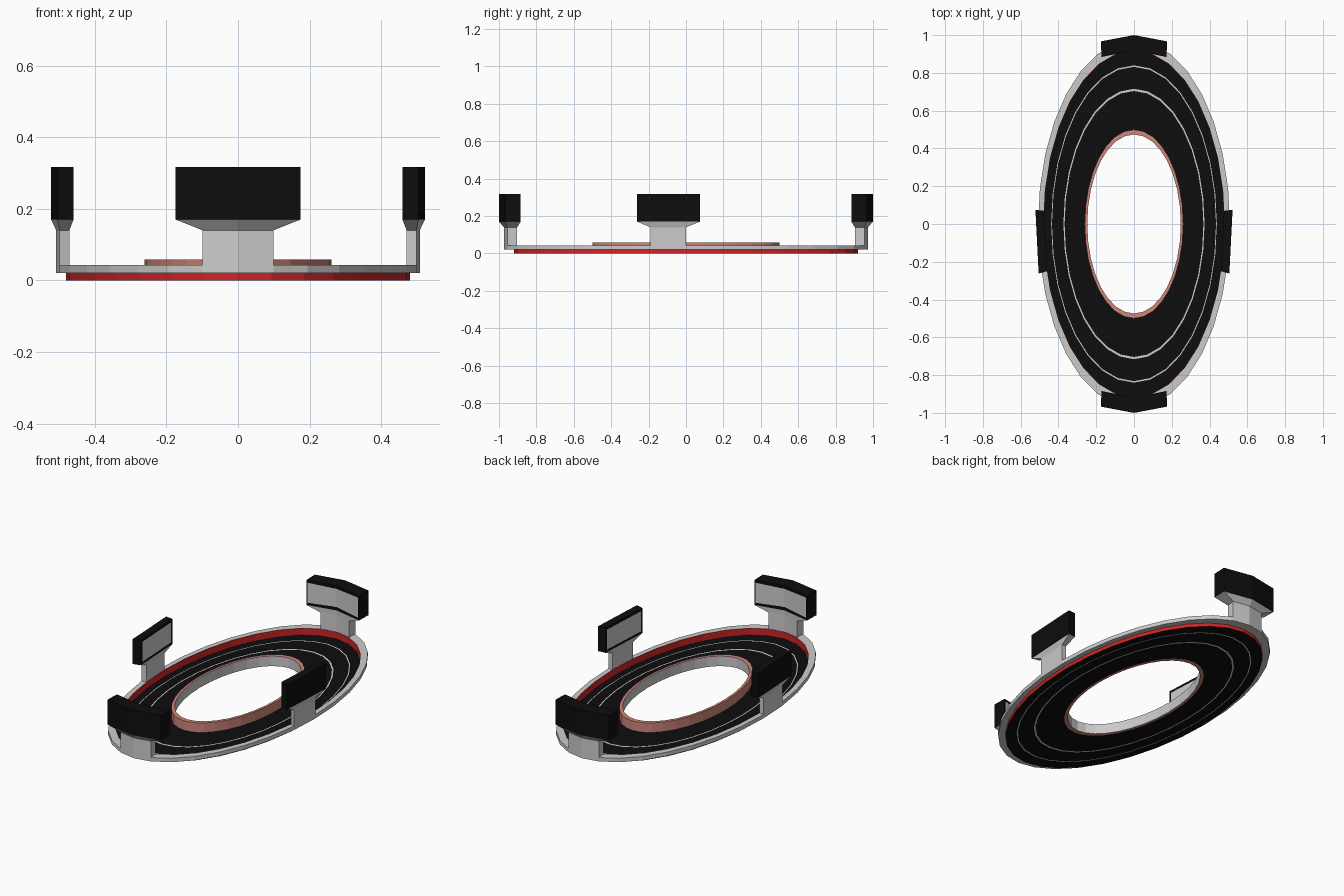
import bpy, bmesh
from math import sin, cos, pi

if "Cube" in bpy.data.objects:
    bpy.data.objects.remove(bpy.data.objects["Cube"])

SEG = 32
SQUASH = 0.522   # everything is round, then narrowed along x


def material(name, rgb):
    m = bpy.data.materials.new(name)
    m.diffuse_color = (*rgb, 1)
    m.use_nodes = True
    m.node_tree.nodes["Principled BSDF"].inputs["Base Color"].default_value = m.diffuse_color
    return m


BLACK = material("black", (0.004, 0.004, 0.004))
RED = material("red", (0.62, 0.018, 0.02))
PINK = material("pink", (0.62, 0.24, 0.19))
GREY = material("grey", (0.8, 0.8, 0.8))


def finish(name, bm, mats):
    bmesh.ops.recalc_face_normals(bm, faces=bm.faces)
    for v in bm.verts:
        v.co.x *= SQUASH
    me = bpy.data.meshes.new(name)
    bm.to_mesh(me)
    bm.free()
    for m in mats:
        me.materials.append(m)
    ob = bpy.data.objects.new(name, me)
    bpy.context.collection.objects.link(ob)
    return ob


def ring(name, r0, r1, z0, z1, mat, inner=None):
    """Rectangular-section ring, optionally with another colour on its inner wall."""
    bm = bmesh.new()
    prof = [(r0, z0), (r1, z0), (r1, z1), (r0, z1)]
    loops = [[bm.verts.new((r * cos(2 * pi * i / SEG), r * sin(2 * pi * i / SEG), z))
              for r, z in prof] for i in range(SEG)]
    for i in range(SEG):
        a, b = loops[i], loops[(i + 1) % SEG]
        for k in range(4):
            f = bm.faces.new((a[k], a[(k + 1) % 4], b[(k + 1) % 4], b[k]))
            f.material_index = 1 if inner and k == 3 else 0
    return finish(name, bm, [mat, inner or mat])


def loft(name, sections, mats, panel=False):
    """Stack of (outline, z) sections; outline = outer points then inner points reversed.
    With panel=True the inner faces get a grey inset panel."""
    bm = bmesh.new()
    rows = [[bm.verts.new((x, y, z)) for x, y in pts] for pts, z in sections]
    n = len(rows[0])
    inner = []
    for a, b in zip(rows, rows[1:]):
        for k in range(n):
            f = bm.faces.new((a[k], a[(k + 1) % n], b[(k + 1) % n], b[k]))
            if n // 2 <= k < n - 1:
                inner.append(f)
    bm.faces.new(rows[0])
    bm.faces.new(rows[-1])
    bmesh.ops.recalc_face_normals(bm, faces=bm.faces)
    if panel:
        bmesh.ops.inset_region(bm, faces=inner, thickness=0.02, depth=0)
        for f in inner:
            f.material_index = 1
    return finish(name, bm, mats)


def outline(outer, inner):
    return outer + inner[::-1]


# Flat black deck with two thin grey lines
for name, r0, r1, mat in [("deck_inner", 0.5, 0.704, BLACK), ("line_inner", 0.704, 0.716, GREY),
                          ("deck_middle", 0.716, 0.832, BLACK), ("line_outer", 0.832, 0.84, GREY),
                          ("deck_outer", 0.84, 0.919, BLACK)]:
    ring(name, r0, r1, 0.0, 0.003, mat)

# Raised inner collar, red outer wall, grey rim
ring("inner_collar", 0.474, 0.5, 0.0, 0.059, PINK, GREY)
ring("red_wall", 0.917, 0.92, 0.0, 0.043, RED)
ring("rim", 0.92, 0.973, 0.02, 0.043, GREY)

# Four posts with flared necks and black heads
R0, R1, A = 0.92, 0.973, 2 * pi / SEG


def arc(r, steps):
    return [(r * sin(t * A), r * cos(t * A)) for t in steps]


end_post = outline(arc(R1, (-1, 0, 1)), arc(R0, (-1, 0, 1)))
end_head = outline([(-0.335, 0.967), (0, 1.0), (0.335, 0.967)],
                   [(-0.33, 0.884), (0, 0.92), (0.33, 0.884)])
side_post = outline([(y, -x) for x, y in arc(R1, (0, 1))],
                    [(y, -x) for x, y in arc(R0, (0, 1))])
side_head = outline([(1.0, 0.075), (0.967, -0.262)], [(0.913, 0.07), (0.88, -0.25)])

for label, post, head, sx, sy in [("back", end_post, end_head, 1, 1), ("front", end_post, end_head, 1, -1),
                                  ("right", side_post, side_head, 1, 1), ("left", side_post, side_head, -1, 1)]:
    p = [(x * sx, y * sy) for x, y in post]
    h = [(x * sx, y * sy) for x, y in head]
    loft(label + "_post", [(p, 0.02), (p, 0.14), (h, 0.17)], [GREY])
    loft(label + "_head", [(h, 0.17), (h, 0.317)], [BLACK, GREY], panel=True)
